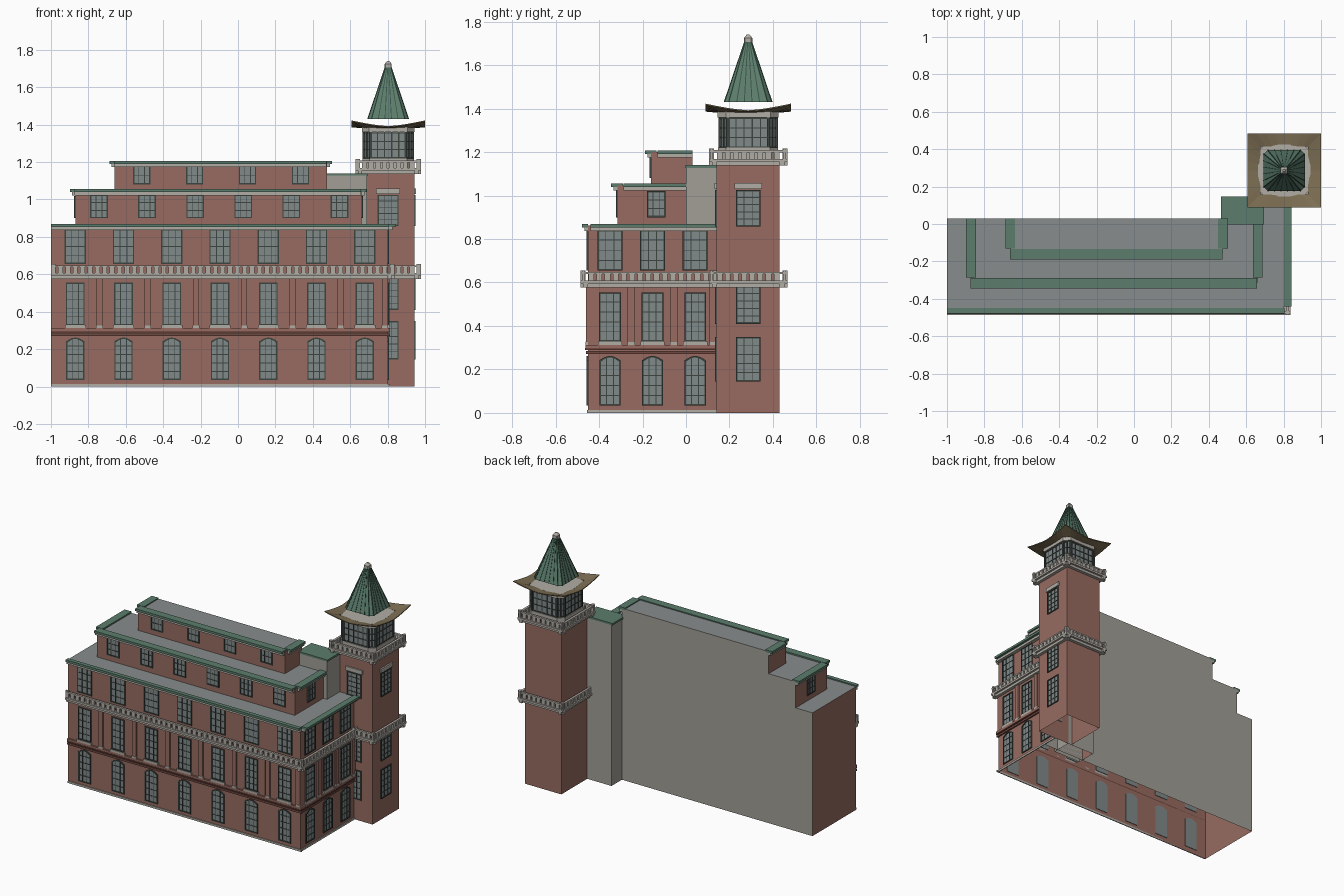
import bpy, bmesh, math
from mathutils import Vector

cube = bpy.data.objects.get("Cube")
if cube:
    bpy.data.objects.remove(cube, do_unlink=True)


def material(name, *srgb):
    mat = bpy.data.materials.new(name)
    mat.use_nodes = True
    col = [(c / 255) ** 2.2 for c in srgb] + [1]
    mat.diffuse_color = col
    bsdf = mat.node_tree.nodes["Principled BSDF"]
    bsdf.inputs["Base Color"].default_value = col
    bsdf.inputs["Roughness"].default_value = 0.9
    return mat


BRICK = material("brick", 150, 107, 97)
DARK_BRICK = material("dark_brick", 112, 74, 66)
TRIM = material("pale_stone", 176, 171, 163)
CONCRETE = material("grey_render", 160, 157, 148)
ROOF = material("grey_roof", 134, 139, 139)
GREEN = material("green_copper", 92, 124, 108)
DARK_GREEN = material("dark_copper", 58, 84, 73)
GLASS = material("window_glass", 128, 137, 137)
FRAME = material("window_frame", 62, 70, 66)
BROWN = material("eave_brown", 124, 110, 84)

parts = {}


def part(name, *mats):
    if name not in parts:
        parts[name] = (bmesh.new(), mats)
    return parts[name][0]


# Wall planes: each maps (along, outward, height) to world space
def front(y): return lambda u, d, z: (u, y - d, z)
def back(y): return lambda u, d, z: (u, y + d, z)
def right(x): return lambda u, d, z: (x + d, u, z)
def left(x): return lambda u, d, z: (x - d, u, z)
def flat(u, d, v): return (u, v, d)


def loft(bm, rings, caps=True, closed=False):
    rows = [[bm.verts.new(p) for p in ring] for ring in rings]
    n = len(rows[0])
    pairs = list(zip(rows, rows[1:])) + ([(rows[-1], rows[0])] if closed else [])
    for a, b in pairs:
        for i in range(n):
            j = (i + 1) % n
            bm.faces.new((a[i], a[j], b[j], b[i]))
    if caps and not closed:
        bm.faces.new(rows[0])
        bm.faces.new(rows[-1])


def prism(bm, plane, outline, d0, d1):
    loft(bm, [[plane(u, d, z) for u, z in outline] for d in (d0, d1)])


def box(bm, plane, u0, u1, d0, d1, z0, z1):
    prism(bm, plane, [(u0, z0), (u1, z0), (u1, z1), (u0, z1)], d0, d1)


def shell(name, x0, x1, y0, y1, z0, z1, sides, rear, top):
    """Hollow block, open underneath, coloured by face direction."""
    bm = part(name, sides, rear, top)
    ring = [(x0, y0), (x1, y0), (x1, y1), (x0, y1)]
    loft(bm, [[(x, y, z) for x, y in ring] for z in (z0, z1)], caps=False)
    bm.verts.ensure_lookup_table()
    bm.faces.new(bm.verts[4:8])
    bm.normal_update()
    for f in bm.faces:
        c = f.calc_center_median()
        f.material_index = 2 if c.z > z1 - 0.001 else 1 if c.y > y1 - 0.001 else 0


def window(plane, u, z0, z1, w, cols=3, rows=5, arch=0.0):
    glass, frame = part("window_glass", GLASS), part("window_frames", FRAME)
    h, e, n = w / 2, 0.007, 6 if arch else 1
    spring = z1 - arch
    top = [(-1 + 2 * i / n, spring + arch * math.sin(math.pi * i / n)) for i in range(n + 1)]
    outer = [(u + t * h, z) for t, z in top]
    inner = [(u + t * (h - e), z - e) for t, z in top]
    prism(glass, plane, [(u - h, z0)] + outer + [(u + h, z0)], -0.004, 0.002)
    for i in range(n):
        prism(frame, plane, [outer[i], outer[i + 1], inner[i + 1], inner[i]], 0, 0.007)
    for s in (-1, 1):
        box(frame, plane, u + s * h, u + s * (h - e), 0, 0.007, z0, spring)
    box(frame, plane, u - h, u + h, 0, 0.007, z0, z0 + e)
    for i in range(1, cols):
        x = u - h + w * i / cols
        box(frame, plane, x - 0.002, x + 0.002, 0, 0.005, z0, z1 - 0.004)
    for i in range(1, rows):
        z = z0 + (z1 - z0) * i / rows
        box(frame, plane, u - h, u + h, 0, 0.005, z - 0.002, z + 0.002)


def balustrade(name, plane, u0, u1, z):
    bm = part(name, TRIM)
    box(bm, plane, u0, u1, 0, 0.022, z - 0.018, z)
    box(bm, plane, u0, u1, 0, 0.036, z, z + 0.014)
    box(bm, plane, u0, u1, 0.014, 0.03, z + 0.044, z + 0.054)
    n = round((u1 - u0) / 0.04)
    for i in range(n + 1):
        u = u0 + 0.012 + (u1 - u0 - 0.024) * i / n
        w, top = (0.012, 0.062) if i in (0, n) else (0.013, 0.046)
        box(bm, plane, u - w, u + w, 0.016, 0.028, z + 0.01, z + top)


def cornice(name, plane, u0, u1, z, inset, out):
    box(part(name + "_cornice_trim", TRIM), plane, u0, u1, 0, out * 0.6, z - 0.025, z - 0.008)
    box(part(name + "_cornice_cap", GREEN), plane, u0, u1, -inset, out, z - 0.008, z + 0.008)


# Stepped building masses
shell("main_block", -1, 0.8, -0.45, 0.03, 0, 0.862, BRICK, CONCRETE, ROOF)
shell("rear_wing", 0.475, 0.8, 0.03, 0.14, 0, 0.862, BRICK, CONCRETE, ROOF)
shell("second_tier", -0.87, 0.66, -0.315, 0.03, 0.862, 1.045, BRICK, CONCRETE, ROOF)
shell("third_tier", -0.66, 0.475, -0.16, 0.03, 1.045, 1.2, BRICK, CONCRETE, ROOF)
shell("stair_block", 0.475, 0.69, 0.0, 0.145, 0, 1.127, CONCRETE, CONCRETE, GREEN)
box(part("stair_block_cap", GREEN), flat, 0.465, 0.695, 1.127, 1.14, -0.003, 0.148)

# Cornices, with open corners between the runs
cornice("main", front(-0.45), -1, 0.805, 0.862, 0, 0.028)
cornice("main", right(0.8), -0.44, 0.14, 0.862, 0, 0.043)
for name, x0, x1, y, z in (("second", -0.87, 0.66, -0.315, 1.047), ("third", -0.66, 0.475, -0.16, 1.199)):
    cornice(name, front(y), x0 - 0.003, x1 - 0.003, z, 0.025, 0.029)
    rear = 0.03 if name == "third" else 0.0
    cornice(name, right(x1), y + 0.028, rear, z, 0.025, 0.028)
    cornice(name, left(x0), y + 0.028, 0.03, z, 0.025, 0.028)

# Main facades: windows, sills, pilasters and belt courses
FRONT, SIDE = front(-0.45), right(0.8)
bays = [(FRONT, -0.87 + 0.258 * i, 0.258) for i in range(7)]
bays += [(SIDE, -0.35 + 0.196 * i, 0.196) for i in range(3)]
for plane, u, pitch in bays:
    window(plane, u, 0.035, 0.262, 0.098, arch=0.02)
    window(plane, u, 0.328, 0.555, 0.1)
    window(plane, u, 0.655, 0.842, 0.114, rows=4)
    box(part("window_sills", TRIM), plane, u - 0.056, u + 0.056, 0, 0.012, 0.312, 0.328)
    p = u + pitch / 2
    p = min(p, 0.785 if plane is FRONT else 0.125)
    box(part("pilasters", BRICK), plane, p - 0.016, p + 0.016, 0, 0.01, 0.325, 0.58)
    box(part("pilaster_bases", TRIM), plane, p - 0.018, p + 0.018, 0, 0.012, 0.312, 0.325)
for plane, u0, u1 in ((FRONT, -1, 0.812), (SIDE, -0.45, 0.14)):
    belt = part("belt_courses", DARK_BRICK)
    box(belt, plane, u0, u1, 0, 0.01, 0.27, 0.284)
    box(belt, plane, u0, u1, 0, 0.014, 0.29, 0.298)
    box(part("upper_belt", BRICK), plane, u0, u1, 0, 0.012, 0.298, 0.312)
    box(part("plinth", TRIM), plane, u0, u1, 0, 0.006, 0, 0.014)
balustrade("main_balustrade", FRONT, -1, 0.836, 0.594)
balustrade("main_balustrade", SIDE, -0.486, 0.14, 0.594)

# Upper tier windows
for i in range(6):
    window(front(-0.315), -0.743 + 0.257 * i, 0.9, 1.025, 0.095, cols=3, rows=3)
for i in range(4):
    window(front(-0.16), -0.515 + 0.283 * i, 1.08, 1.18, 0.092, cols=3, rows=2)
for plane in (right(0.66), left(-0.87)):
    window(plane, -0.137, 0.9, 1.02, 0.085, cols=3, rows=3)

# Tower shaft
CX, CY = 0.803, 0.286
HX, HY = 0.14, 0.145
shell("tower_shaft", CX - HX, CX + HX, CY - HY, CY + HY, 0, 1.16, BRICK, BRICK, TRIM)
walls = [(front(CY - HY), CX, HX), (right(CX + HX), CY, HY), (back(CY + HY), CX, HX), (left(CX - HX), CY, HY)]
for plane, c, half in walls:
    for z in (0.594, 1.155):
        balustrade("tower_balustrade", plane, c - half - 0.036, c + half + 0.036, z)
for plane, c, half in walls[:2]:
    for z0, z1 in ((0.145, 0.35), (0.41, 0.585), (0.858, 1.025)):
        window(plane, c, z0, z1, 0.112)
    box(part("tower_lintels", TRIM), plane, c - 0.064, c + 0.064, 0, 0.01, 1.03, 1.058)


# Octagonal lantern
def octagon(h, cut):
    k = h - cut
    pts = [(-k, -h), (k, -h), (h, -k), (h, k), (k, h), (-k, h), (-h, k), (-h, -k)]
    return [(CX + x, CY + y) for x, y in pts]


def octa(name, mat, h, cut, z0, z1):
    prism(part(name, mat), flat, octagon(h, cut), z0, z1)


def rib(bm, p, q, w):
    loft(bm, [[(c[0] + a * w, c[1] + b * w, c[2]) for a, b in ((-1, -1), (1, -1), (1, 1), (-1, 1))] for c in (p, q)])


octa("lantern_glass", GLASS, 0.13, 0.036, 1.16, 1.362)
octa("lantern_sill", TRIM, 0.138, 0.037, 1.16, 1.22)
octa("lantern_head", TRIM, 0.14, 0.038, 1.36, 1.388)
for z in (1.22, 1.264, 1.308, 1.352):
    octa("lantern_bars", FRAME, 0.133, 0.036, z, z + 0.006)
posts = octagon(0.13, 0.036)
for i, (x, y) in enumerate(posts):
    nx, ny = posts[(i + 1) % 8]
    steps = 5 if i % 2 == 0 else 2
    for s in range(steps):
        px, py = x + (nx - x) * s / steps, y + (ny - y) * s / steps
        rib(part("lantern_bars", FRAME), (px, py, 1.21), (px, py, 1.36), 0.003 if s else 0.007)


# Sweeping eave with raised corners
def eave_ring(h, z, lift):
    pts, n = [], 8
    for k in range(4):
        ca, sa = round(math.cos(k * math.pi / 2)), round(math.sin(k * math.pi / 2))
        for i in range(n):
            t = -1 + 2 * i / n
            x, y = t * h, -h
            pts.append((CX + x * ca - y * sa, CY + x * sa + y * ca, z + lift * abs(t) ** 1.4))
    return pts


loft(part("flared_eave", BROWN), [eave_ring(0.197, 1.392, 0.031), eave_ring(0.128, 1.386, 0.004),
     eave_ring(0.128, 1.38, 0.004), eave_ring(0.197, 1.386, 0.031)], closed=True)

# Spire with raised seams and a stone finial
low, high = octagon(0.11, 0.022), octagon(0.016, 0.004)
loft(part("spire", GREEN), [[(x, y, 1.43) for x, y in low], [(x, y, 1.71) for x, y in high]])
for i in range(8):
    steps = 5 if i % 2 == 0 else 1
    for s in range(steps):
        ends = []
        for ring, z in ((low, 1.43), (high, 1.708)):
            a, b = Vector(ring[i]), Vector(ring[(i + 1) % 8])
            ends.append((*a.lerp(b, s / steps), z))
        rib(part("spire_seams", DARK_GREEN), *ends, 0.0022)
octa("finial", TRIM, 0.019, 0.005, 1.705, 1.725)
loft(part("finial", TRIM), [[(x, y, 1.725) for x, y in octagon(0.019, 0.005)],
                            [(x, y, 1.741) for x, y in octagon(0.006, 0.002)]])

# Turn every collected part into an object
for name, (bm, mats) in parts.items():
    bmesh.ops.recalc_face_normals(bm, faces=bm.faces)
    mesh = bpy.data.meshes.new(name)
    bm.to_mesh(mesh)
    bm.free()
    for mat in mats:
        mesh.materials.append(mat)
    bpy.context.collection.objects.link(bpy.data.objects.new(name, mesh))
